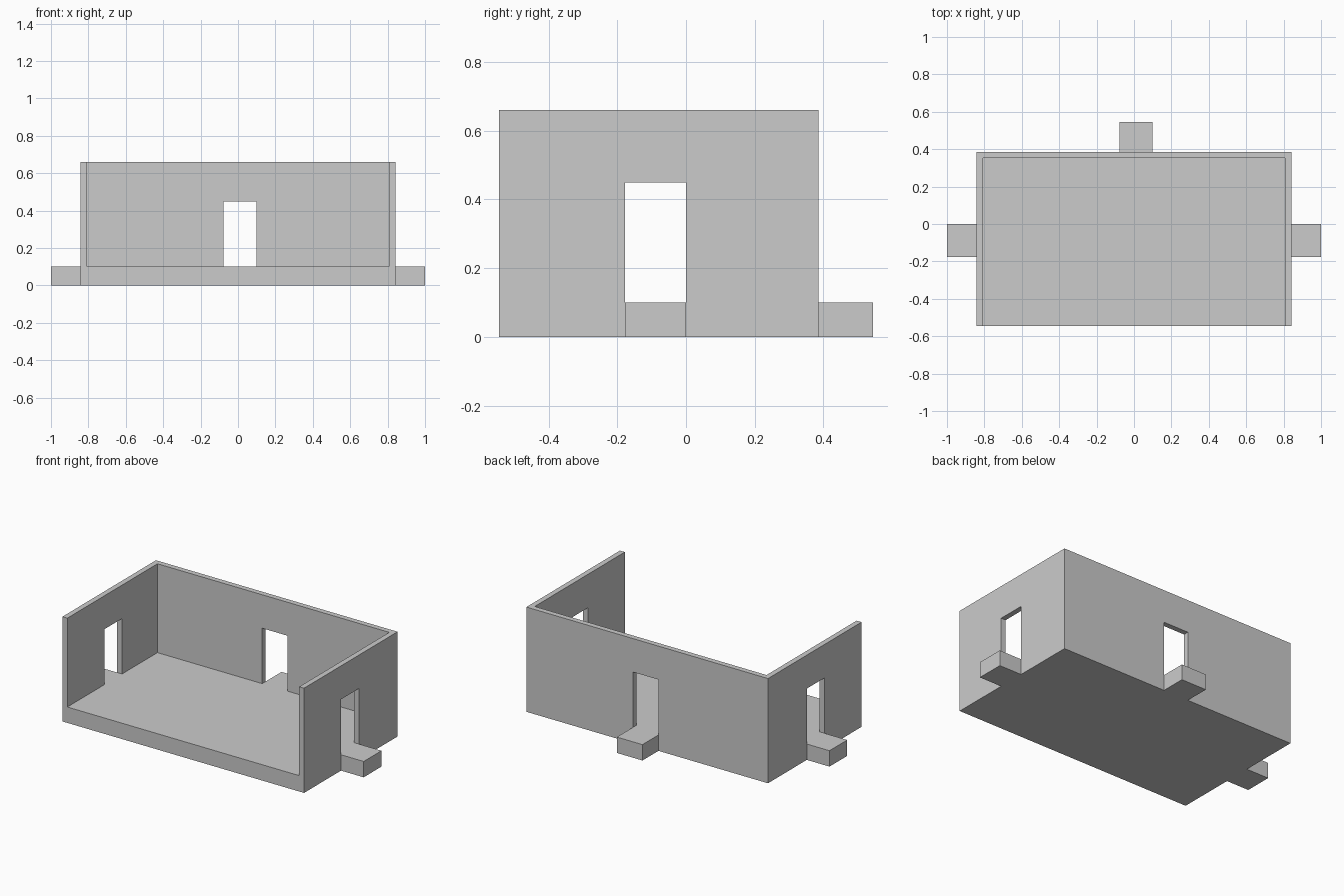
import bpy
import bmesh
from mathutils import Vector

if "Cube" in bpy.data.objects:
    bpy.data.objects.remove(bpy.data.objects["Cube"])

X, FRONT, BACK, TOP = 0.842, -0.545, 0.386, 0.66   # outer walls
WALL, FLOOR, DOOR_TOP = 0.034, 0.10, 0.449
SIDE_DOOR = (-0.177, 0.0)     # y range
BACK_DOOR = (-0.078, 0.1)     # x range


def box(name, lo, hi):
    lo, hi = Vector(lo), Vector(hi)
    bm = bmesh.new()
    bmesh.ops.create_cube(bm, size=1)
    for v in bm.verts:
        v.co = (lo + hi) / 2 + v.co * (hi - lo)
    mesh = bpy.data.meshes.new(name)
    bm.to_mesh(mesh)
    bm.free()
    obj = bpy.data.objects.new(name, mesh)
    bpy.context.collection.objects.link(obj)
    return obj


def cut(target, lo, hi):
    cutter = box("cutter", lo, hi)
    cutter.hide_render = True
    mod = target.modifiers.new("cut", 'BOOLEAN')
    mod.operation, mod.solver, mod.object = 'DIFFERENCE', 'EXACT', cutter
    bpy.context.view_layer.objects.active = target
    bpy.ops.object.modifier_apply(modifier=mod.name)
    bpy.data.objects.remove(cutter)


# Room shell: floor slab with three walls, open at the front and top
room = box("room_shell", (-X, FRONT, 0), (X, BACK, TOP))
cut(room, (-X + WALL, FRONT - 0.2, FLOOR), (X - WALL, BACK - WALL, TOP + 0.2))

# Doorway and outside step in each side wall
for side, s in (("left", -1), ("right", 1)):
    xs = sorted((s * (X - 0.1), s * (X + 0.1)))
    cut(room, (xs[0], SIDE_DOOR[0], FLOOR), (xs[1], SIDE_DOOR[1], DOOR_TOP))
    xs = sorted((s * X, s * 1.0))
    box(side + "_step", (xs[0], SIDE_DOOR[0], 0), (xs[1], SIDE_DOOR[1], FLOOR))

# Doorway and outside step in the back wall
cut(room, (BACK_DOOR[0], BACK - 0.1, FLOOR), (BACK_DOOR[1], BACK + 0.1, DOOR_TOP))
box("back_step", (BACK_DOOR[0], BACK, 0), (BACK_DOOR[1], 0.545, FLOOR))
